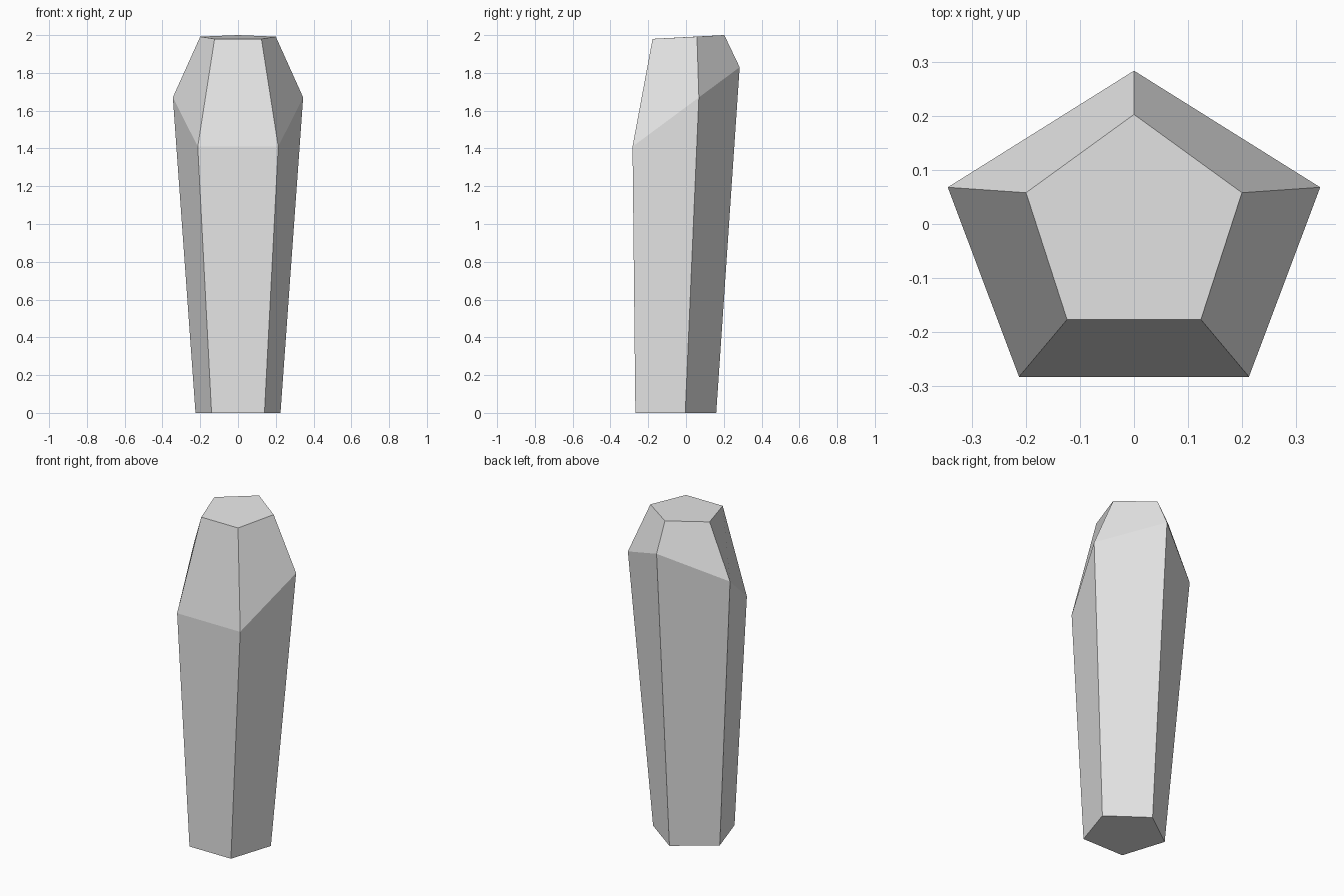
import bpy
import bmesh

cube = bpy.data.objects.get("Cube")
if cube:
    bpy.data.objects.remove(cube, do_unlink=True)

# Plain grey stone
stone = bpy.data.materials.new("light_grey_stone")
stone.use_nodes = True
grey = (0.8, 0.8, 0.8, 1.0)
stone.diffuse_color = grey
stone.node_tree.nodes["Principled BSDF"].inputs["Base Color"].default_value = grey


def pentagon(bm, front, side, back):
    """Symmetric five-sided ring from its front, side and back corners."""
    mirror = lambda p: (-p[0], p[1], p[2])
    corners = [mirror(front), front, side, back, mirror(side)]
    return [bm.verts.new(c) for c in corners]


# Foot, slanted shoulder and slightly tilted cap
bm = bmesh.new()
rings = [
    pentagon(bm, (0.14, -0.268, 0), (0.225, -0.004, 0), (0, 0.16, 0)),
    pentagon(bm, (0.213, -0.283, 1.41), (0.345, 0.068, 1.67), (0, 0.284, 1.83)),
    pentagon(bm, (0.124, -0.177, 1.98), (0.2, 0.058, 1.992), (0, 0.203, 2.0)),
]

# Side walls between neighbouring rings, then the two ends
for low, high in zip(rings, rings[1:]):
    for i in range(5):
        j = (i + 1) % 5
        bm.faces.new((low[i], low[j], high[j], high[i]))
bm.faces.new(rings[0][::-1])
bm.faces.new(rings[-1])
bmesh.ops.recalc_face_normals(bm, faces=bm.faces)

mesh = bpy.data.meshes.new("stone_pillar")
bm.to_mesh(mesh)
bm.free()
mesh.materials.append(stone)
pillar = bpy.data.objects.new("stone_pillar", mesh)
bpy.context.collection.objects.link(pillar)
